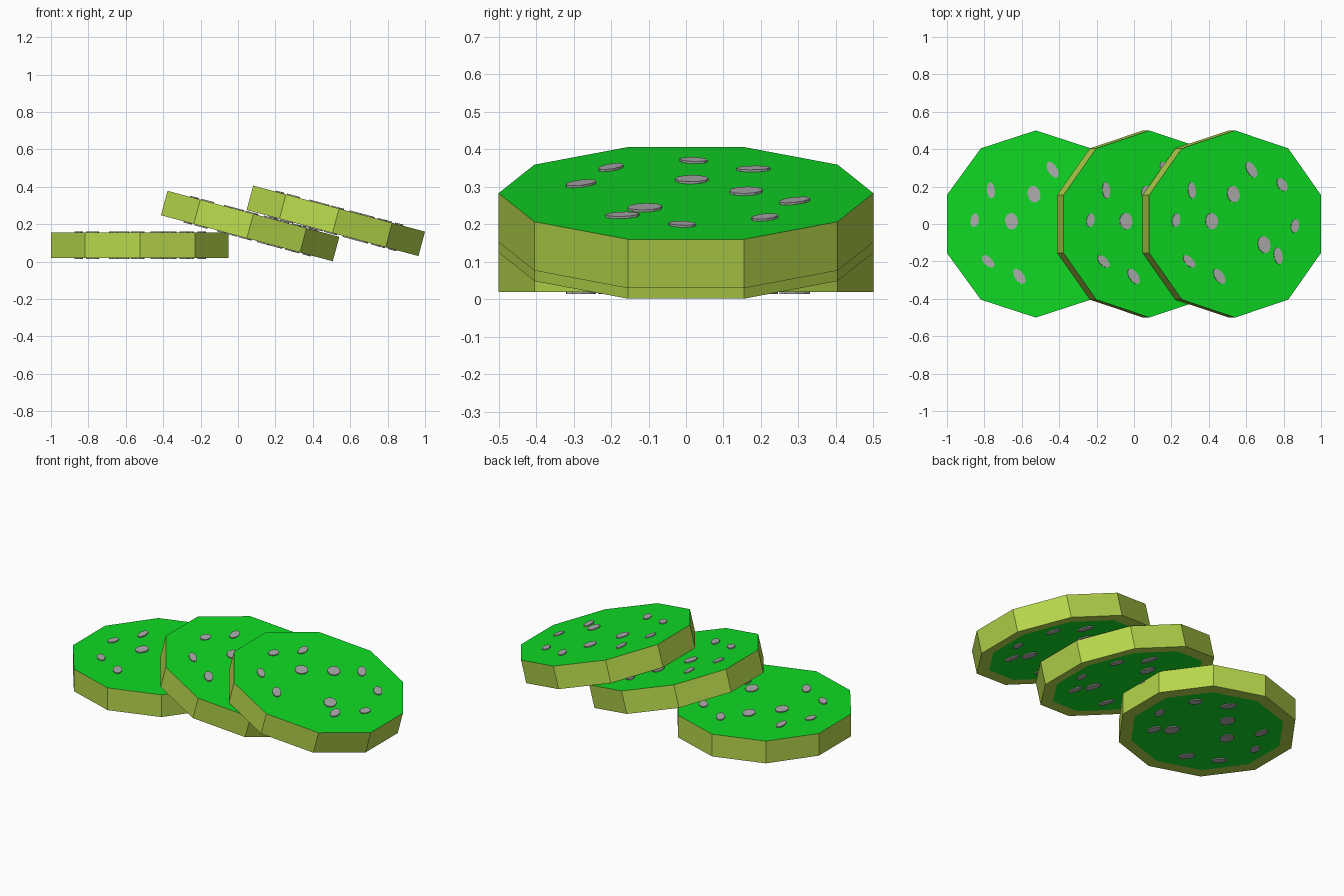
import bpy, bmesh, math

if "Cube" in bpy.data.objects:
    bpy.data.objects.remove(bpy.data.objects["Cube"])


def material(name, rgb):
    m = bpy.data.materials.new(name)
    m.diffuse_color = (*rgb, 1)
    m.use_nodes = True
    m.node_tree.nodes["Principled BSDF"].inputs["Base Color"].default_value = m.diffuse_color
    return m


RIND = material("rind yellow green", (0.47, 0.68, 0.072))
FLESH = material("flesh green", (0.005, 0.70, 0.018))
SEED = material("seed grey", (0.42, 0.42, 0.42))

RADIUS, HALF = 0.5, 0.0675
SEED_HALF = HALF + 0.006

# seeds on a slice: x, y, width, length, turn in degrees
SEEDS = [
    (-0.24, 0.18, 0.043, 0.09, 5), (-0.01, 0.16, 0.07, 0.092, 15),
    (0.09, 0.29, 0.05, 0.095, 32), (0.26, 0.21, 0.05, 0.08, 35),
    (-0.327, 0.02, 0.045, 0.075, -10), (-0.13, 0.015, 0.07, 0.09, 5),
    (0.331, -0.01, 0.045, 0.075, -10), (-0.255, -0.20, 0.045, 0.085, 45),
    (-0.088, -0.28, 0.05, 0.095, 35), (0.16, -0.11, 0.07, 0.095, 15),
    (0.238, -0.17, 0.048, 0.092, 10),
]


def prism(bm, sides, half, point):
    """Upright prism; point(a) gives the outline at angle a."""
    angles = [math.pi / 2 + 2 * math.pi * i / sides for i in range(sides)]
    low = [bm.verts.new((*point(a), -half)) for a in angles]
    high = [bm.verts.new((*point(a), half)) for a in angles]
    caps = [bm.faces.new(high), bm.faces.new(low[::-1])]
    for i in range(sides):
        j = (i + 1) % sides
        bm.faces.new((low[i], low[j], high[j], high[i]))
    return caps


def finish(bm, name, mats, loc, tilt):
    me = bpy.data.meshes.new(name)
    bm.to_mesh(me)
    bm.free()
    for m in mats:
        me.materials.append(m)
    ob = bpy.data.objects.new(name, me)
    ob.location = loc
    ob.rotation_euler = (0, math.radians(tilt), 0)
    bpy.context.collection.objects.link(ob)


def slice_and_seeds(label, loc, tilt):
    # ten-sided slice with inset flesh on both faces
    bm = bmesh.new()
    caps = prism(bm, 10, HALF, lambda a: (RADIUS * math.cos(a), RADIUS * math.sin(a)))
    for cap in caps:
        bmesh.ops.inset_region(bm, faces=[cap], thickness=0.067, use_even_offset=True)
        cap.material_index = 1
    finish(bm, label + "_slice", [RIND, FLESH], loc, tilt)

    # oval seeds running right through the slice
    bm = bmesh.new()
    for x, y, w, l, turn in SEEDS:
        c, s = math.cos(math.radians(turn)), math.sin(math.radians(turn))

        def oval(a):
            u, v = w / 2 * math.cos(a), l / 2 * math.sin(a)
            return x + u * c - v * s, y + u * s + v * c
        prism(bm, 10, SEED_HALF, oval)
    finish(bm, label + "_seeds", [SEED], loc, tilt)


slice_and_seeds("left", (-0.525, 0, 0.0875), 0)
slice_and_seeds("middle", (0.065, 0, 0.19), 15)
slice_and_seeds("right", (0.523, 0, 0.218), 15)
